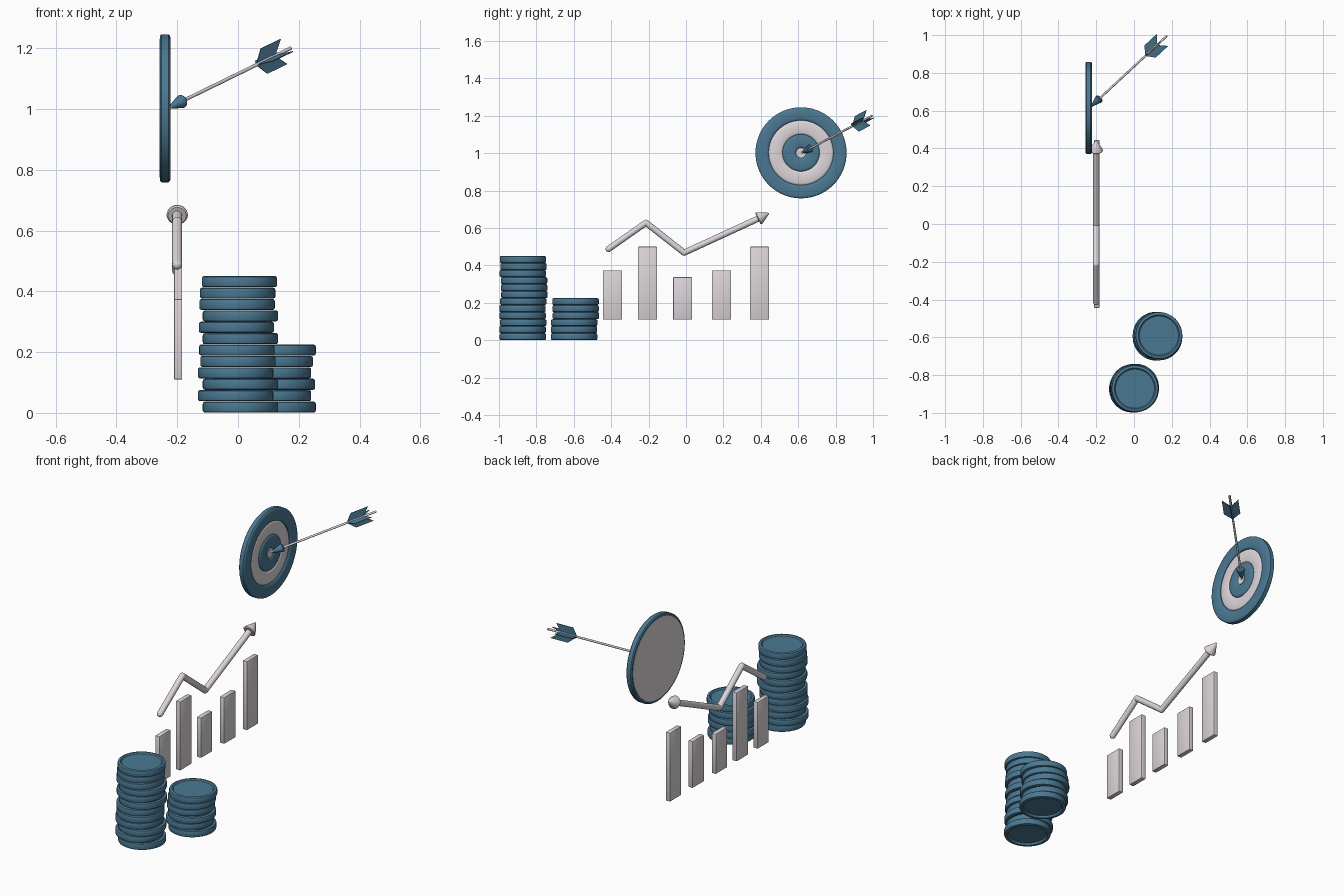
import bpy, bmesh, math, random
from mathutils import Vector, Matrix

if "Cube" in bpy.data.objects:
    bpy.data.objects.remove(bpy.data.objects["Cube"])

random.seed(4)


def material(name, color):
    m = bpy.data.materials.new(name)
    m.diffuse_color = color
    m.use_nodes = True
    m.node_tree.nodes["Principled BSDF"].inputs["Base Color"].default_value = m.diffuse_color
    return m


BLUE = material("blue", (0.07, 0.19, 0.29, 1))
PALE = material("pale", (0.72, 0.67, 0.70, 1))


def finish(name, bm, mat, matrix=Matrix(), angle=35):
    bmesh.ops.remove_doubles(bm, verts=bm.verts, dist=1e-5)
    bmesh.ops.recalc_face_normals(bm, faces=bm.faces)
    me = bpy.data.meshes.new(name)
    bm.to_mesh(me)
    bm.free()
    me.materials.append(mat)
    ob = bpy.data.objects.new(name, me)
    bpy.context.collection.objects.link(ob)
    ob.matrix_world = matrix
    bpy.ops.object.select_all(action='DESELECT')
    ob.select_set(True)
    bpy.context.view_layer.objects.active = ob
    bpy.ops.object.shade_smooth_by_angle(angle=math.radians(angle))
    return ob


def lathe(name, profile, mat, matrix=Matrix(), segments=48, closed=False):
    """Spin (radius, height) points around local z."""
    bm = bmesh.new()
    vs = [bm.verts.new((r, 0, h)) for r, h in profile]
    pairs = list(zip(vs, vs[1:])) + ([(vs[-1], vs[0])] if closed else [])
    edges = [bm.edges.new(p) for p in pairs]
    bmesh.ops.spin(bm, geom=vs + edges, axis=(0, 0, 1), cent=(0, 0, 0),
                   angle=math.tau, steps=segments, use_merge=False)
    return finish(name, bm, mat, matrix)


def aim(a, b):
    """Matrix at a with local z pointing to b."""
    a, b = Vector(a), Vector(b)
    return Matrix.Translation(a) @ (b - a).to_track_quat('Z', 'Y').to_matrix().to_4x4()


def rod(name, a, b, r, mat):
    length = (Vector(b) - Vector(a)).length
    lathe(name, [(0, 0), (r, 0), (r, length), (0, length)], mat, aim(a, b), 20)


# Coin stacks: rounded rim, recessed faces
R, H = 0.124, 0.0375
COIN = [(0, 0.012), (0.100, 0.012), (0.106, 0.001), (0.117, 0.001), (0.122, 0.003),
        (R, 0.008), (R, 0.030), (0.122, 0.035), (0.117, H), (0.109, H),
        (0.103, 0.031), (0, 0.031)]


def stack(name, x, y, offsets):
    for i, dx in enumerate(offsets):
        pos = Matrix.Translation((x + dx, y + random.uniform(-0.006, 0.006), i * H))
        lathe(f"{name}_coin_{i + 1}", COIN, BLUE, pos)


stack("tall_stack", 0, -0.869,
      [.008, -.008, .008, -.008, 0, -.004, .008, -.005, .008, -.003, -.001, .005])
stack("short_stack", 0.125, -0.594, [.007, -.008, .005, -.008, -.002, .007])

# Bar chart
X = -0.197
for i, (y, top) in enumerate([(-.393, .374), (-.206, .50), (-.018, .337), (.19, .374), (.393, .50)]):
    bm = bmesh.new()
    bmesh.ops.create_cube(bm, size=1, matrix=Matrix.Translation((X, y, (top + .11) / 2))
                          @ Matrix.Diagonal((.027, .102, top - .11, 1)))
    bmesh.ops.bevel(bm, geom=bm.edges[:], offset=.003, segments=2, affect='EDGES', profile=.5)
    finish(f"chart_bar_{i + 1}", bm, PALE)

# Trend line with arrow head
X = -0.2
line = [(X, -.414, .488), (X, -.214, .628), (X, -.01, .468), (X, .39, .652)]
for i, (a, b) in enumerate(zip(line, line[1:])):
    rod(f"trend_line_{i + 1}", a, b, .0165, PALE)
    bm = bmesh.new()
    bmesh.ops.create_uvsphere(bm, u_segments=20, v_segments=12, radius=.0165)
    finish(f"trend_joint_{i + 1}", bm, PALE, Matrix.Translation(a))
lathe("trend_arrow_head", [(0, -.006), (.03, -.006), (.035, -.002), (.034, .004), (.004, .058), (0, .06)],
      PALE, aim(line[3], (X, .444, .679)), 32)

# Target: puffed rings on a backing disc, facing +x
face = Matrix.Translation((-.258, .615, 1.002)) @ Matrix.Rotation(math.pi / 2, 4, 'Y')
lathe("target_back", [(0, 0), (.228, 0), (.228, .02), (0, .02)], PALE, face, 64)


def ring(name, r0, r1, top, mat):
    e = .007
    lathe(name, [(r0, .004), (r0, top - e), (r0 + .003, top - .003), (r0 + .011, top),
                 (r1 - .011, top), (r1 - .003, top - .003), (r1, top - e), (r1, .006), (r1 - .006, .001)],
          mat, face, 64, True)


ring("target_outer_ring", .173, .2435, .036, BLUE)
ring("target_pale_ring", .099, .173, .031, PALE)
ring("target_inner_ring", .027, .099, .034, BLUE)
lathe("target_bullseye", [(0, .031), (.027, .031), (.027, .004), (0, .004)], PALE, face, 32)

# Arrow stuck in the bullseye
tip, tail = (-.228, .622, 1.004), (.173, .995, 1.2)
shot = aim(tip, tail)
length = (Vector(tail) - Vector(tip)).length
rod("arrow_shaft", tip, tail, .0058, PALE)
lathe("arrow_head", [(0, 0), (.004, .003), (.022, .058), (.022, .064), (.018, .069), (0, .072)],
      BLUE, shot, 24)

# Swept-back fletching vanes
for i in range(4):
    bm = bmesh.new()
    pts = [(.003, .42), (.044, .455), (.044, .55), (.003, .51)]
    sides = [[bm.verts.new((r, t, s)) for r, s in pts] for t in (-.0015, .0015)]
    bm.faces.new(sides[0])
    bm.faces.new(sides[1])
    for k in range(4):
        j = (k + 1) % 4
        bm.faces.new((sides[0][k], sides[0][j], sides[1][j], sides[1][k]))
    finish(f"arrow_vane_{i + 1}", bm, BLUE, shot @ Matrix.Rotation(i * math.pi / 2, 4, 'Z'))
